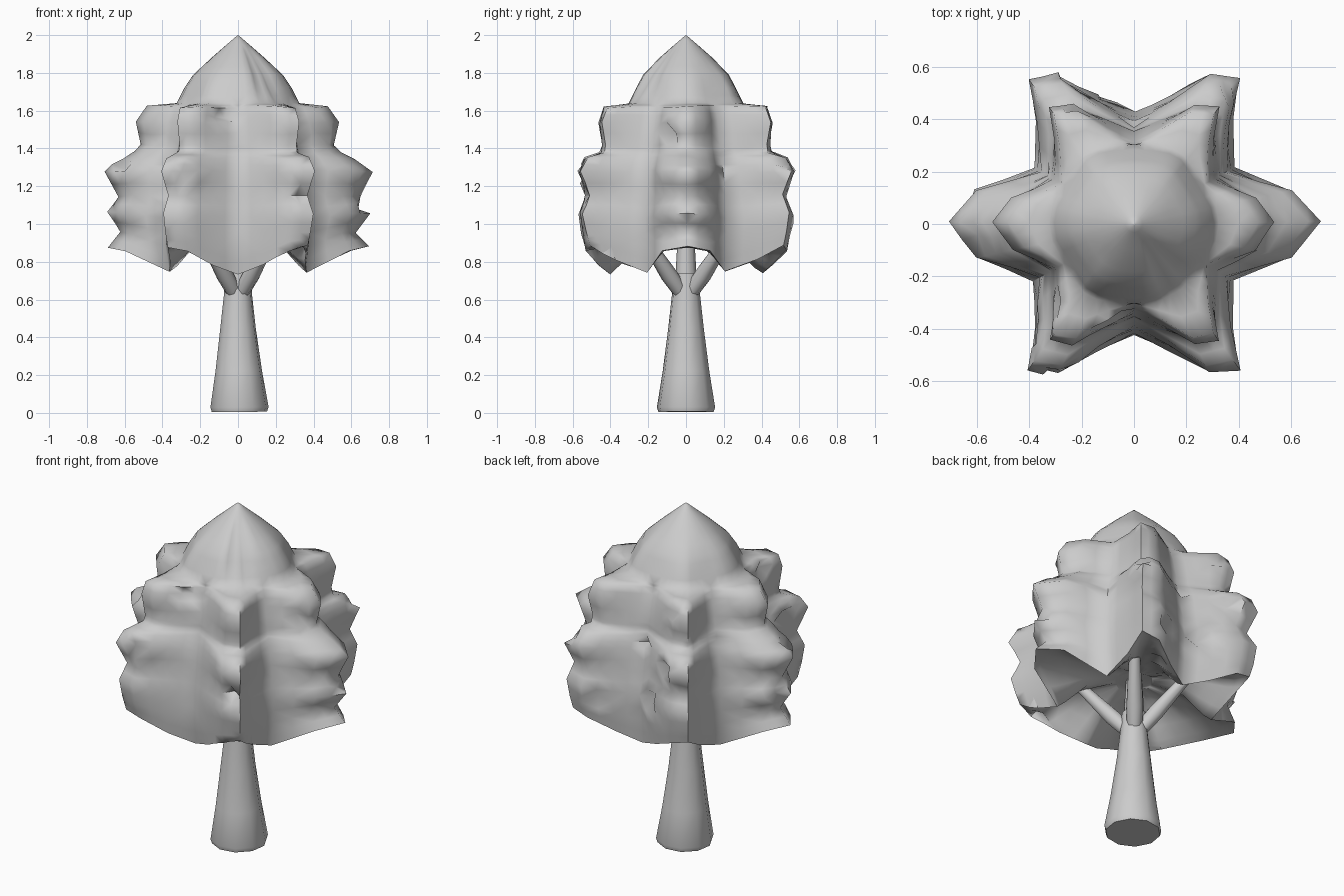
import bpy, bmesh, math, random
from mathutils import Vector

random.seed(5)
cube = bpy.data.objects.get("Cube")
if cube:
    bpy.data.objects.remove(cube, do_unlink=True)

GREY = (0.6, 0.6, 0.6, 1)
mat = bpy.data.materials.new("plain grey")
mat.use_nodes = True
mat.diffuse_color = GREY
mat.node_tree.nodes["Principled BSDF"].inputs["Base Color"].default_value = GREY


def finish(name, bm, angle):
    bmesh.ops.recalc_face_normals(bm, faces=bm.faces)
    mesh = bpy.data.meshes.new(name)
    bm.to_mesh(mesh)
    bm.free()
    obj = bpy.data.objects.new(name, mesh)
    bpy.context.collection.objects.link(obj)
    mesh.materials.append(mat)
    bpy.ops.object.select_all(action='DESELECT')
    obj.select_set(True)
    bpy.context.view_layer.objects.active = obj
    bpy.ops.object.shade_smooth_by_angle(angle=math.radians(angle))


def loft(bm, rings):
    """Skin rings of points and cap both ends."""
    rows = [[bm.verts.new(p) for p in ring] for ring in rings]
    n = len(rows[0])
    for a, b in zip(rows, rows[1:]):
        for i in range(n):
            j = (i + 1) % n
            bm.faces.new((a[i], a[j], b[j], b[i]))
    bm.faces.new(rows[0][::-1])
    bm.faces.new(rows[-1])
    return rows


def tube(bm, stations, sides):
    """Tapered tube through (centre, radius) stations."""
    axis = (Vector(stations[-1][0]) - Vector(stations[0][0])).normalized()
    u = axis.orthogonal().normalized()
    v = axis.cross(u)
    turns = [2 * math.pi * i / sides for i in range(sides)]
    loft(bm, [[Vector(c) + r * (u * math.cos(t) + v * math.sin(t)) for t in turns]
              for c, r in stations])


# Trunk with a flared foot
bm = bmesh.new()
tube(bm, [((0.008, 0, 0.005), 0.148), ((0.008, 0, 0.03), 0.156), ((0.004, 0, 0.22), 0.125),
          ((0, 0, 0.45), 0.095), ((0, 0, 0.62), 0.076), ((0, 0, 0.74), 0.066)], 10)
finish("trunk", bm, 50)

# Branches forking into the canopy
bm = bmesh.new()
for sx in (-1, 1):
    for sy in (-1, 1):
        tube(bm, [((0.015 * sx, 0.02 * sy, 0.63), 0.04),
                  ((0.07 * sx, 0.09 * sy, 0.73), 0.045),
                  ((0.18 * sx, 0.22 * sy, 0.93), 0.03)], 8)
tube(bm, [((0, 0, 0.66), 0.06), ((0, 0, 1.0), 0.04)], 8)
finish("branches", bm, 60)

# Canopy plan: six-pointed star, one quadrant mirrored round
quarter = [(0.71, 0.01), (0.61, 0.13), (0.38, 0.215), (0.38, 0.40),
           (0.40, 0.55), (0.29, 0.57), (0.14, 0.49), (0, 0.42)]
half = quarter + [(-x, y) for x, y in quarter[-2::-1]]
star = [Vector(p) for p in half + [(x, -y) for x, y in half[-2:0:-1]]]
# 0 in the valleys, 1 at the lobe tips
tipness = [min(1, max(0, (p.length - 0.43) / 0.24)) for p in star]


def star_ring(z, side, corner, valley, droop):
    """Scaled star: side lobes, corner lobes and valleys differ."""
    ring = []
    for p, t in zip(star, tipness):
        tip = side if abs(p.x) > 0.5 else corner
        s = valley + (tip - valley) * t + random.uniform(-0.01, 0.01)
        dz = random.uniform(-0.008, 0.008) - droop * (1 - t)
        ring.append((p.x * s, p.y * s, z + dz))
    return ring


def dome_ring(z, r, ridge):
    """Ring between a circle and the star, so lobe ridges fade upward."""
    ring = []
    for p, t in zip(star, tipness):
        q = p.normalized() * (r + ridge * (t - 0.3))
        ring.append((q.x, q.y, z))
    return ring


# Underside, three ragged tiers of lobes, then the domed crown
tiers = [(0.94, 0.15, 0.15, 0.25, 0),
         (0.92, 0.50, 0.50, 0.60, 0.04),
         (0.88, 0.85, 0.82, 0.85, 0.11),
         (0.88, 0.98, 0.93, 0.96, 0.14),
         (0.96, 0.88, 0.96, 1.00, 0.08),
         (1.06, 0.98, 0.99, 1.00, 0.03),
         (1.15, 0.90, 0.92, 0.97, 0),
         (1.28, 1.00, 1.01, 0.92, 0),
         (1.35, 0.87, 0.95, 0.87, 0),
         (1.385, 0.78, 0.79, 0.855, 0),
         (1.42, 0.72, 0.77, 0.84, 0),
         (1.54, 0.755, 0.81, 0.78, 0),
         (1.62, 0.67, 0.76, 0.72, 0)]
domes = [(1.64, 0.31, 0.02), (1.72, 0.27, 0.02), (1.79, 0.23, 0.01),
         (1.88, 0.14, 0), (1.95, 0.06, 0), (1.998, 0.004, 0)]
bm = bmesh.new()
rows = loft(bm, [star_ring(*t) for t in tiers] + [dome_ring(*d) for d in domes])

# Long gash down the front left of the crown
for row, pull in zip(rows[13:17], (0.95, 0.88, 0.86, 0.9)):
    for v in row:
        if -1.2 < math.atan2(v.co.y, v.co.x) < -0.75:
            v.co.x *= pull
            v.co.y *= pull

# Torn foliage: a few pits with raised rims on a finer mesh
bmesh.ops.subdivide_edges(bm, edges=bm.edges[:], cuts=1, use_grid_fill=True)
bm.normal_update()
leafy = [v for v in bm.verts if 0.8 < v.co.z < 1.6 and v.co.xy.length > 0.3]
for v in random.sample(leafy, 22):
    inward = -v.normal.copy()
    for e in v.link_edges:
        e.other_vert(v).co -= inward * random.uniform(0, 0.012)
    v.co += inward * random.uniform(0.03, 0.06)
bmesh.ops.triangulate(bm, faces=bm.faces[:])
finish("canopy", bm, 75)
